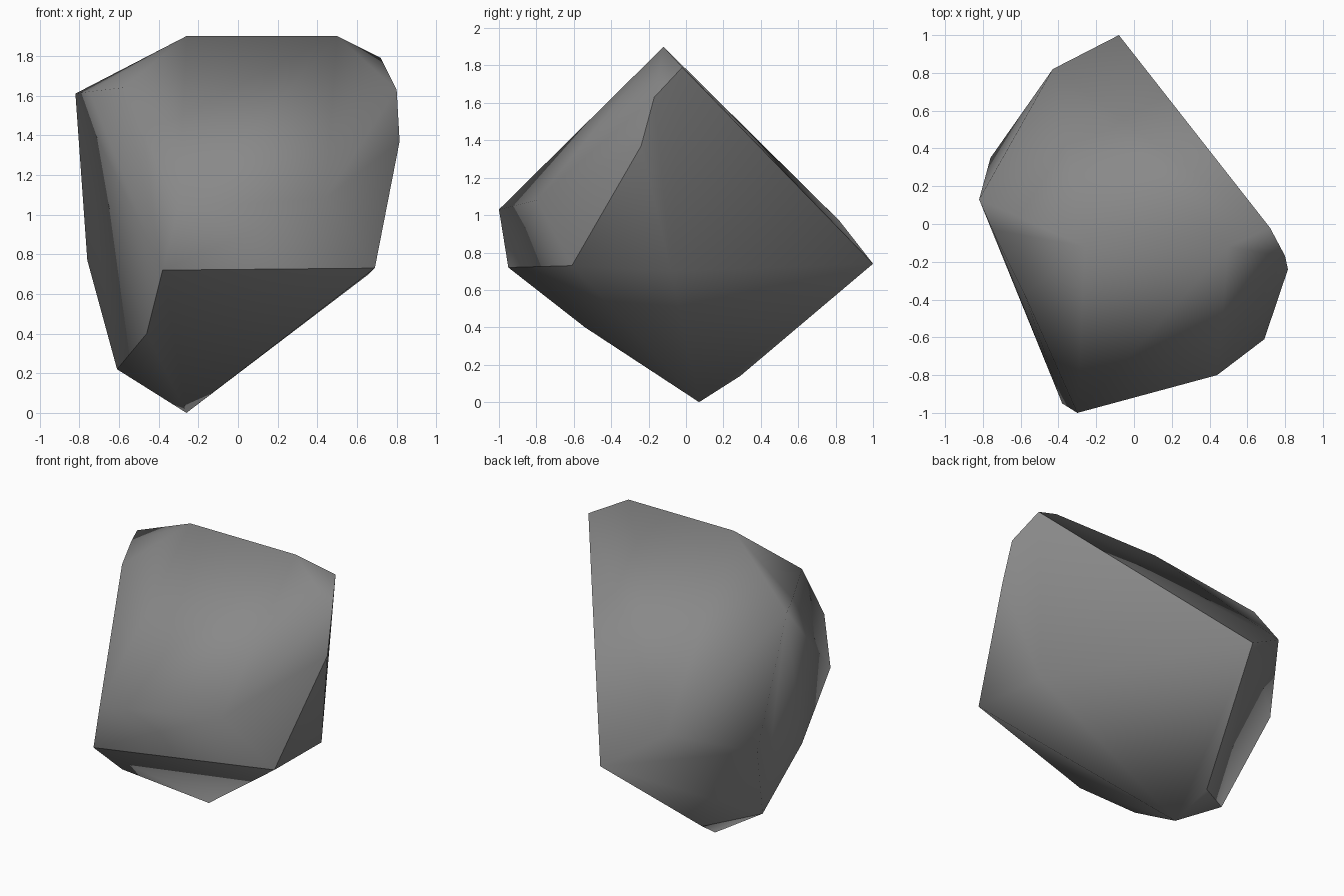
import bpy
import bmesh
from mathutils import Vector

cube = bpy.data.objects.get("Cube")
if cube:
    bpy.data.objects.remove(cube, do_unlink=True)

# Plain stone colour
stone = bpy.data.materials.new("grey_stone")
stone.use_nodes = True
colour = (0.25, 0.25, 0.25, 1)
stone.diffuse_color = colour
shader = stone.node_tree.nodes["Principled BSDF"]
shader.inputs["Base Color"].default_value = colour
shader.inputs["Roughness"].default_value = 0.9

# Corner points of the boulder, grouped by region
top_ridge = [(-.26, -.12, 1.90), (.50, -.12, 1.90)]
right_rim = [(.72, -.02, 1.79), (.80, -.17, 1.63), (.815, -.24, 1.37),
             (.69, -.61, .73), (.66, -.08, .70)]
front_lip = [(.44, -.80, 1.08), (-.30, -1.0, 1.03), (-.38, -.95, .72), (-.46, -.54, .40)]
left_side = [(-.58, -.37, 1.64), (-.75, -.03, 1.62), (-.82, .13, 1.61),
             (-.76, .35, .77), (-.61, .08, .22)]
back_tip = [(-.08, 1.0, .74), (-.43, .82, .97)]
underside = [(-.26, .07, 0), (-.32, .29, .14)]

# Wrap the corners in a convex skin
bm = bmesh.new()
for point in top_ridge + right_rim + front_lip + left_side + back_tip + underside:
    bm.verts.new(point)
bmesh.ops.convex_hull(bm, input=bm.verts)
loose = [v for v in bm.verts if not v.link_faces]
bmesh.ops.delete(bm, geom=loose, context='VERTS')
bmesh.ops.recalc_face_normals(bm, faces=bm.faces)
bm.normal_update()

# Smooth the upper left shell and the lower right shell, with a crisp rim between them
shell_direction = Vector((-0.6, -0.2, 1))


def is_upper(face):
    return face.normal.dot(shell_direction) > -0.4


for face in bm.faces:
    face.smooth = True
for edge in bm.edges:
    first, second = edge.link_faces
    edge.smooth = is_upper(first) == is_upper(second)

mesh = bpy.data.meshes.new("boulder")
bm.to_mesh(mesh)
bm.free()
mesh.materials.append(stone)
boulder = bpy.data.objects.new("boulder", mesh)
bpy.context.collection.objects.link(boulder)
